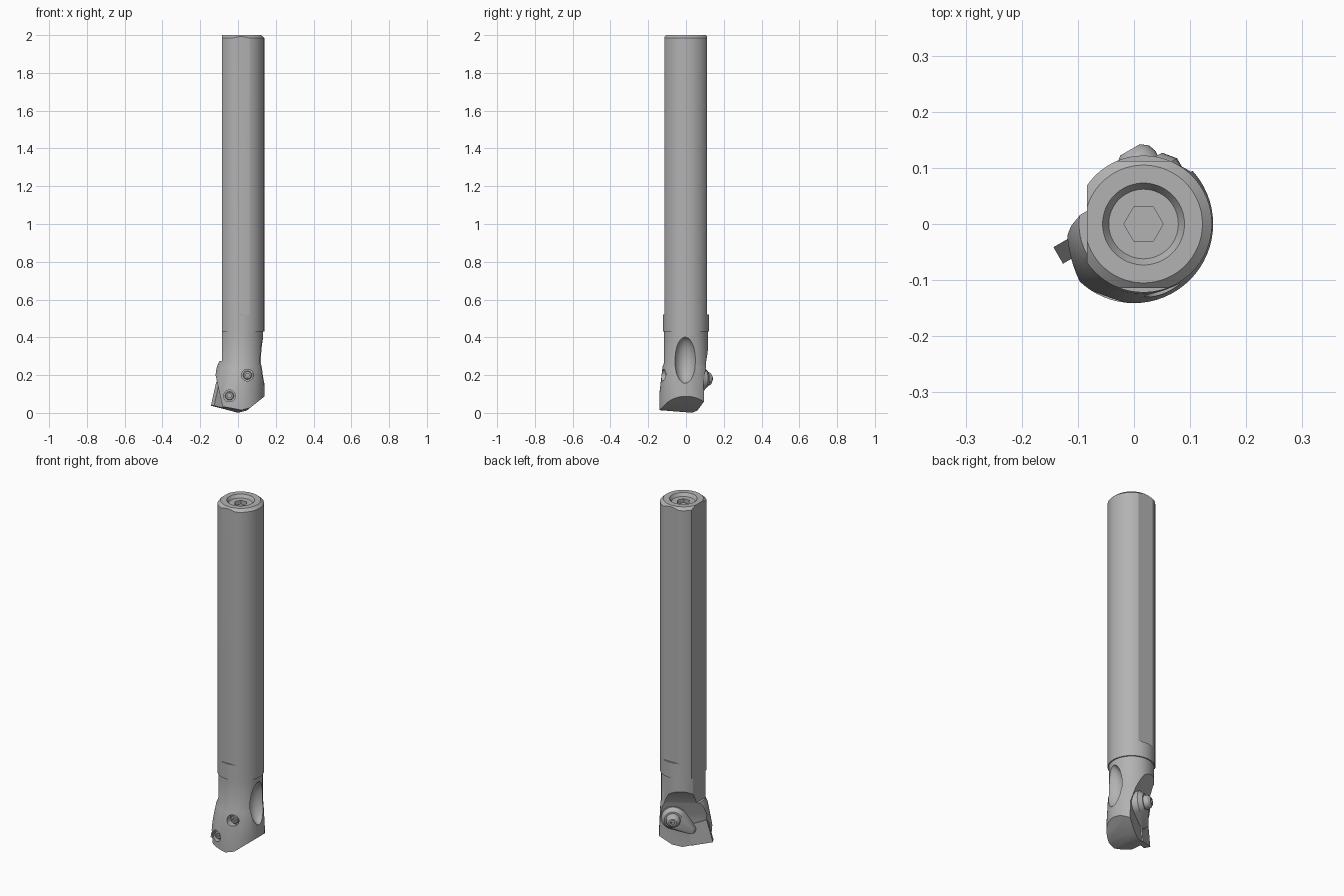
import bpy, bmesh, math
from mathutils import Matrix, Vector

if "Cube" in bpy.data.objects:
    bpy.data.objects.remove(bpy.data.objects["Cube"], do_unlink=True)

steel = bpy.data.materials.new("steel_grey")
steel.use_nodes = True
GREY = (0.45, 0.45, 0.45, 1)
steel.diffuse_color = GREY
steel.node_tree.nodes["Principled BSDF"].inputs["Base Color"].default_value = GREY

# Tool frame: local x runs along the rake face, local y is up, local z leaves the face
C, S = math.cos(math.pi / 6), math.sin(math.pi / 6)
RAKE = Matrix(((C, 0, -S, 0), (S, 0, C, 0), (0, 1, 0, 0), (0, 0, 0, 1)))
# Front frame: local z points to the front
FRONT = Matrix.Rotation(math.pi / 2, 4, 'X')
UP = Matrix.Identity(4)


def finish(name, bm, frame=UP):
    bm.transform(frame)
    bmesh.ops.recalc_face_normals(bm, faces=bm.faces[:])
    mesh = bpy.data.meshes.new(name)
    bm.to_mesh(mesh)
    bm.free()
    mesh.materials.append(steel)
    ob = bpy.data.objects.new(name, mesh)
    bpy.context.collection.objects.link(ob)
    return ob


def loft(name, sections, center=(0, 0), frame=UP, sides=64, planes=()):
    """Stack circles (x offset, radius, height), then slice off planes."""
    bm = bmesh.new()
    rings = []
    for off, r, h in sections:
        rings.append([bm.verts.new((center[0] + off + r * math.cos(2 * math.pi * i / sides),
                                    center[1] + r * math.sin(2 * math.pi * i / sides), h))
                      for i in range(sides)])
    for low, high in zip(rings, rings[1:]):
        for i in range(sides):
            j = (i + 1) % sides
            bm.faces.new((low[i], low[j], high[j], high[i]))
    bm.faces.new(rings[0][::-1])
    bm.faces.new(rings[-1])
    for point, normal in planes:
        bmesh.ops.bisect_plane(bm, geom=bm.verts[:] + bm.edges[:] + bm.faces[:], dist=1e-6,
                               plane_co=Vector(point), plane_no=Vector(normal).normalized(),
                               clear_outer=True)
        bmesh.ops.holes_fill(bm, edges=[e for e in bm.edges if e.is_boundary], sides=0)
    return finish(name, bm, frame)


def hull(name, points, frame=UP):
    bm = bmesh.new()
    for p in points:
        bm.verts.new(p)
    res = bmesh.ops.convex_hull(bm, input=bm.verts[:])
    loose = [v for v in bm.verts if not v.link_faces]
    bmesh.ops.delete(bm, geom=loose, context='VERTS')
    return finish(name, bm, frame)


def prism(name, outline, place, start, end, frame=UP):
    """Extrude a closed outline; place maps (a, b, depth) to local coordinates."""
    bm = bmesh.new()
    ends = [[bm.verts.new(place(a, b, d)) for a, b in outline] for d in (start, end)]
    n = len(outline)
    for i in range(n):
        j = (i + 1) % n
        bm.faces.new((ends[0][i], ends[0][j], ends[1][j], ends[1][i]))
    bm.faces.new(ends[0][::-1])
    bm.faces.new(ends[1])
    return finish(name, bm, frame)


def combine(ob, tool, operation='DIFFERENCE'):
    mod = ob.modifiers.new(operation, 'BOOLEAN')
    mod.operation, mod.solver, mod.object = operation, 'EXACT', tool
    bpy.context.view_layer.objects.active = ob
    bpy.ops.object.modifier_apply(modifier=mod.name)
    bpy.data.objects.remove(tool, do_unlink=True)


AXIS = (0.017, 0)
LEFT_FLAT = ((-0.084, 0, 0), (-1, 0, 0))

# Shank with three flats, chamfered end and recessed plug with hex socket
shank = loft("shank", [(0, .122, .52), (0, .122, 1.985), (0, .105, 2), (0, .073, 2), (0, .062, 1.982)],
             AXIS, planes=[LEFT_FLAT, ((0, .112, 0), (0, 1, 0)), ((0, -.114, 0), (0, -1, 0))])
combine(shank, loft("hex_cutter", [(0, .035, 1.96), (0, .035, 2.1)], AXIS, sides=6))
collar = loft("collar", [(0, .122, .43), (0, .122, .52)], AXIS, planes=[LEFT_FLAT])

# Head: flaring lower body with sloping underside, joined to a neck
head = loft("cutting_head",
            [(0, .141, -.03), (0, .141, .1), (.012, .124, .245), (.014, .112, .275)],
            planes=[((0, .03, .001), (-.21, -.1, -1)),
                    ((0, .03, .001), (.28, -.05, -1)),
                    ((.05, 0, .015), (.8, 0, -1)),
                    ((-.112, 0, .17), (-1, 0, -.22))])
combine(head, loft("neck", [(0, .116, .2), (0, .116, .43)], AXIS, planes=[LEFT_FLAT]), 'UNION')

# Chip pocket at the back
pocket = [(.028, -.1), (.03, .16), (.06, .27), (.085, .33), (.12, .37), (.3, .39), (.3, -.1)]
combine(head, prism("pocket_cutter", pocket, lambda d, z, t: (t, z, d), -.4, .4, RAKE))

# Scooped flute on the side
bm = bmesh.new()
bmesh.ops.create_uvsphere(bm, u_segments=40, v_segments=24, radius=1)
bmesh.ops.scale(bm, vec=(.07, .06, .125), verts=bm.verts)
bmesh.ops.translate(bm, vec=(.15, -.005, .28), verts=bm.verts)
combine(head, finish("flute_cutter", bm))

# Two front holes, each with a sunken socket screw
for name, x, z, floor in (("upper", .05, .2, .095), ("lower", -.045, .09, .105)):
    combine(head, loft(name + "_hole_cutter", [(0, .031, floor), (0, .031, .2)],
                       (x, z), FRONT, sides=32))
    screw = loft(name + "_set_screw", [(0, .023, floor - .005), (0, .023, floor + .01), (0, .019, floor + .013)],
                 (x, z), FRONT, sides=32)
    combine(screw, loft("socket_cutter", [(0, .011, floor + .003), (0, .011, .2)], (x, z), FRONT, sides=6))

# Cutting insert lying in the rake face
insert = [(-.145, .038), (-.112, .165), (-.01, .13), (-.035, .014)]
prism("cutting_insert", insert, lambda t, z, d: (t, z, d), .002, .036, RAKE)

# Clamp: rounded body tapering to a nose that presses on the insert
SCREW = (.06, .18)
points = []
for (t, z), r, low, high in ((SCREW, .065, .015, .085), ((-.03, .11), .026, .034, .062)):
    for i in range(32):
        a = 2 * math.pi * i / 32
        for k, d in ((1, low), (1, high - .022), (.72, high)):
            points.append((t + k * r * math.cos(a), z + k * r * math.sin(a), d))
hull("clamp", points, RAKE)

# Clamp screw with domed head and hex socket
clamp_screw = loft("clamp_screw",
                   [(0, .038, .07), (0, .038, .095), (0, .033, .108), (0, .02, .118)],
                   SCREW, RAKE, sides=32)
combine(clamp_screw, loft("socket_cutter", [(0, .012, .1), (0, .012, .2)], SCREW, RAKE, sides=6))

# Smooth round surfaces, keep edges crisp
bpy.ops.object.select_all(action='DESELECT')
for ob in bpy.context.collection.objects:
    if ob.type == 'MESH' and steel.name in ob.data.materials:
        ob.select_set(True)
        bpy.context.view_layer.objects.active = ob
bpy.ops.object.shade_smooth_by_angle(angle=math.radians(25))
